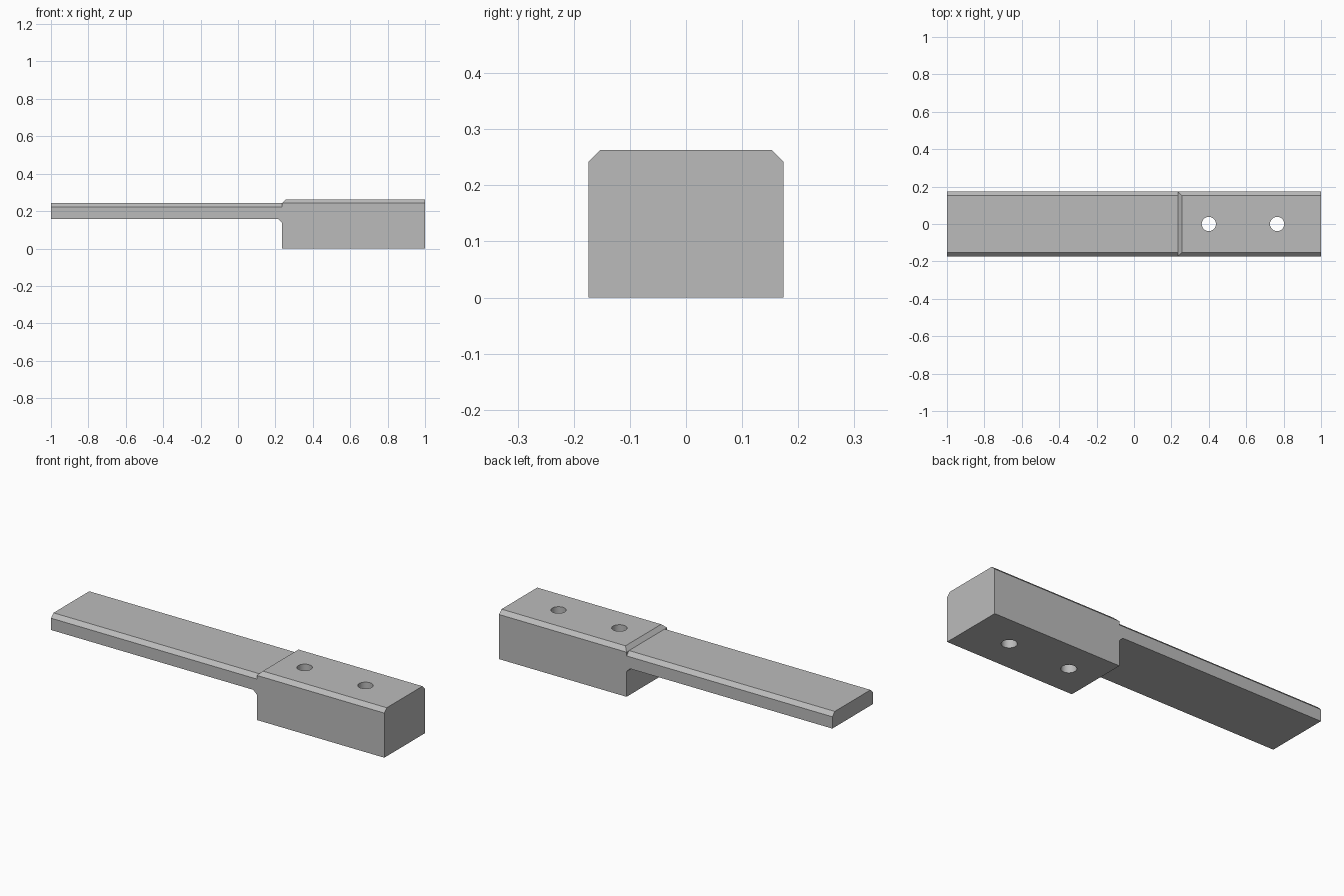
import bpy, bmesh
from mathutils import Vector

if "Cube" in bpy.data.objects:
    bpy.data.objects.remove(bpy.data.objects["Cube"], do_unlink=True)

HALF_W, TOP, CH = 0.174, 0.263, 0.021     # half width, block height, chamfer
STEP = 0.235                              # where the block meets the tongue
TONGUE_TOP, TONGUE_BASE = 0.243, 0.158

steel = bpy.data.materials.new("plain grey")
steel.use_nodes = True
grey = (0.5, 0.5, 0.5, 1)
steel.diffuse_color = grey
steel.node_tree.nodes["Principled BSDF"].inputs["Base Color"].default_value = grey


def prism(name, outline, offset, cut=None):
    """Extrude a closed outline; optionally slice a corner off with a plane."""
    bm = bmesh.new()
    face = bm.faces.new([bm.verts.new(p) for p in outline])
    ext = bmesh.ops.extrude_face_region(bm, geom=[face])
    moved = [v for v in ext["geom"] if isinstance(v, bmesh.types.BMVert)]
    bmesh.ops.translate(bm, verts=moved, vec=offset)
    if cut:
        geom = bm.verts[:] + bm.edges[:] + bm.faces[:]
        res = bmesh.ops.bisect_plane(bm, geom=geom, plane_co=cut[0], plane_no=cut[1], clear_outer=True)
        rim = [e for e in res["geom_cut"] if isinstance(e, bmesh.types.BMEdge)]
        bmesh.ops.contextual_create(bm, geom=rim)
    bmesh.ops.recalc_face_normals(bm, faces=bm.faces)
    mesh = bpy.data.meshes.new(name)
    bm.to_mesh(mesh)
    bm.free()
    mesh.materials.append(steel)
    obj = bpy.data.objects.new(name, mesh)
    bpy.context.collection.objects.link(obj)
    return obj


def section(x, base, top):
    """Rectangular cross-section with both top corners chamfered."""
    half = [(HALF_W, base), (HALF_W, top - CH), (HALF_W - CH, top)]
    return [(x, y, z) for y, z in half] + [(x, -y, z) for y, z in reversed(half)]


def combine(target, tool, operation):
    mod = target.modifiers.new(operation.lower(), "BOOLEAN")
    mod.operation, mod.object, mod.solver = operation, tool, "EXACT"
    bpy.context.view_layer.objects.active = target
    bpy.ops.object.modifier_apply(modifier=mod.name)
    bpy.data.objects.remove(tool, do_unlink=True)


# Thick mounting block with its inner top edge chamfered
body = prism("mounting_bar", section(STEP, 0, TOP), (1 - STEP, 0, 0),
             cut=(Vector((STEP, 0, TOP - CH)), Vector((-1, 0, 1))))

# Thin tongue, and the small angled gusset beneath the joint
tongue = prism("tongue", section(-1, TONGUE_BASE, TONGUE_TOP), (1 + STEP, 0, 0))
gusset = prism("gusset", [(STEP - CH, -HALF_W, TONGUE_BASE), (STEP, -HALF_W, TONGUE_BASE),
                          (STEP, -HALF_W, TONGUE_BASE - CH)], (0, 2 * HALF_W, 0))
combine(body, tongue, "UNION")
combine(body, gusset, "UNION")

# Two vertical through holes
for x in (0.4, 0.765):
    bpy.ops.mesh.primitive_cylinder_add(vertices=40, radius=0.038, depth=1, location=(x, 0, 0.1))
    drill = bpy.context.object
    drill.data.materials.append(steel)
    combine(body, drill, "DIFFERENCE")

# Merge flat regions and keep only the bores smooth
bm = bmesh.new()
bm.from_mesh(body.data)
bmesh.ops.remove_doubles(bm, verts=bm.verts, dist=0.0005)
bmesh.ops.dissolve_limit(bm, angle_limit=0.01, verts=bm.verts, edges=bm.edges)
bm.to_mesh(body.data)
bm.free()
for polygon in body.data.polygons:
    polygon.material_index = 0
bpy.ops.object.select_all(action="DESELECT")
body.select_set(True)
bpy.context.view_layer.objects.active = body
bpy.ops.object.shade_smooth_by_angle(angle=0.5)
